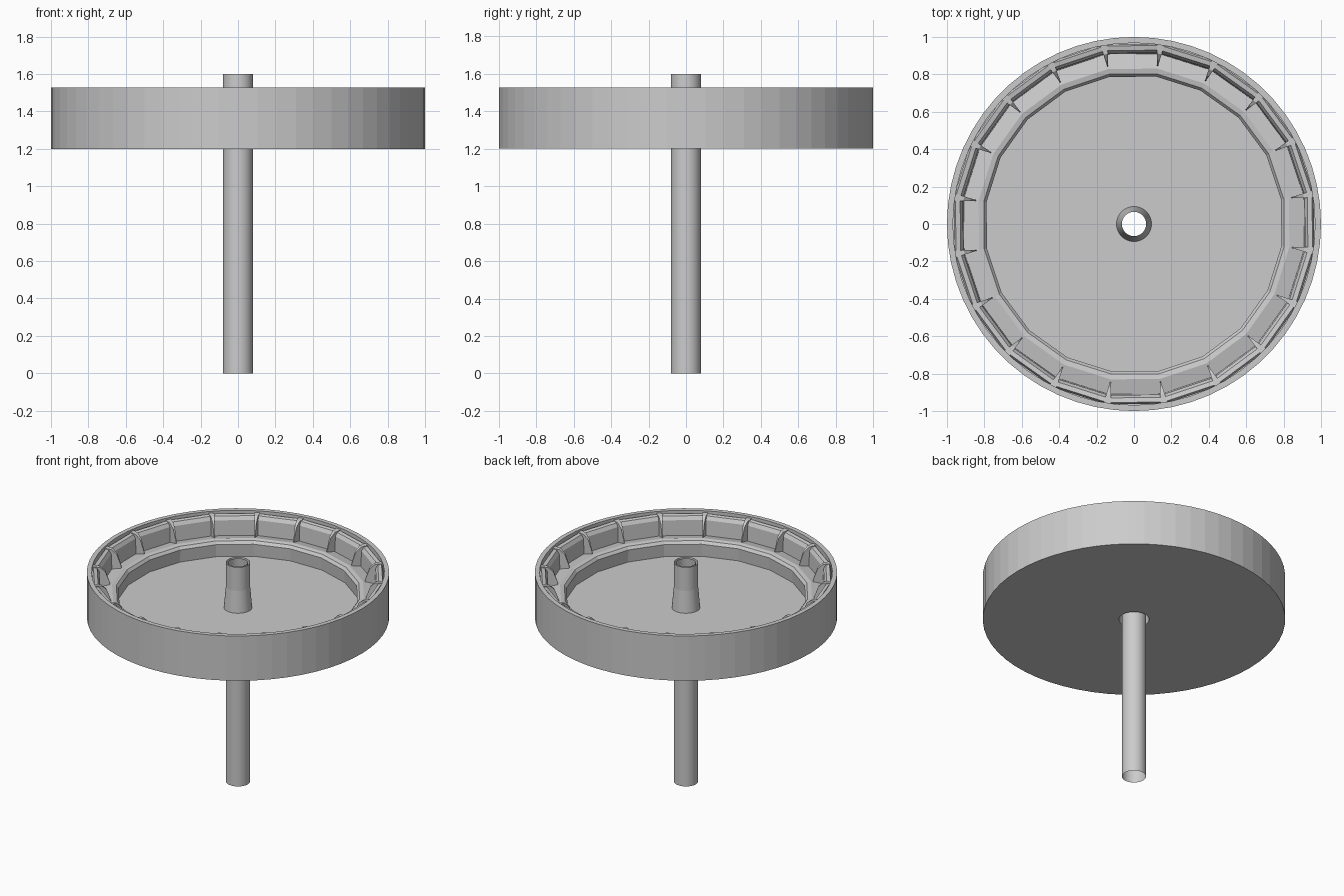
import bpy, math

if "Cube" in bpy.data.objects:
    bpy.data.objects.remove(bpy.data.objects["Cube"])

grey = bpy.data.materials.new("plain grey")
grey.diffuse_color = (0.6, 0.6, 0.6, 1)
grey.use_nodes = True
grey.node_tree.nodes["Principled BSDF"].inputs["Base Color"].default_value = grey.diffuse_color


def make_object(name, verts, faces, smooth=None):
    me = bpy.data.meshes.new(name)
    me.from_pydata(verts, [], faces)
    me.materials.append(grey)
    ob = bpy.data.objects.new(name, me)
    bpy.context.collection.objects.link(ob)
    if smooth:
        bpy.context.view_layer.objects.active = ob
        ob.select_set(True)
        bpy.ops.object.shade_smooth_by_angle(angle=math.radians(smooth))
        ob.select_set(False)
    return ob


def revolve(name, profile, sides, offset=0.0, closed=False, smooth=None):
    """Turn an (r, z) profile, given outside going up, around the z axis."""
    n = len(profile)
    verts, faces = [], []
    for i in range(sides):
        a = math.radians(offset) + 2 * math.pi * i / sides
        verts += [(r * math.cos(a), r * math.sin(a), z) for r, z in profile]
    for i in range(sides):
        p, q = i * n, ((i + 1) % sides) * n
        for j in range(n if closed else n - 1):
            k = (j + 1) % n
            faces.append((p + j, q + j, q + k, p + k))
    return make_object(name, verts, faces, smooth)


SEATS, OFFSET = 20, 9.5

# round tray with outer wall and rim
revolve("round_tray", [(0.10, 1.2), (1.0, 1.2), (1.0, 1.527), (0.968, 1.527),
                       (0.968, 1.27), (0.093, 1.27)], 60, closed=True)

# faceted bench and backrest running around the inside of the wall
revolve("ring_bench", [(0.975, 1.49), (0.965, 1.51), (0.94, 1.505), (0.925, 1.48),
                       (0.92, 1.37), (0.84, 1.388), (0.812, 1.382), (0.797, 1.362),
                       (0.805, 1.27)][::-1], SEATS, OFFSET)

# wedge shaped dividers between the seats
verts, faces = [], []
section = [(0.853, 1.36), (0.855, 1.40), (0.885, 1.48), (0.92, 1.51), (0.968, 1.515), (0.968, 1.36)]
for i in range(SEATS):
    a = math.radians(OFFSET + 360 / SEATS * i)
    c, s = math.cos(a), math.sin(a)
    b, n = len(verts), len(section)
    for side in (-1, 1):
        for r, z in section:
            w = side * (0.002 + 0.017 * (r - 0.853) / 0.115)
            verts.append((r * c - w * s, r * s + w * c, z))
    faces.append(tuple(b + j for j in range(n))[::-1])
    faces.append(tuple(b + n + j for j in range(n)))
    for j in range(n):
        k = (j + 1) % n
        faces.append((b + j, b + k, b + n + k, b + n + j))
make_object("seat_dividers", verts, faces)

# open centre tube and the tapered sleeve that crosses it
revolve("centre_tube", [(0.08, 0.0), (0.08, 1.6)], 32, smooth=40)
revolve("tapered_sleeve", [(0.10, 1.2), (0.065, 1.597)], 32, smooth=40)
